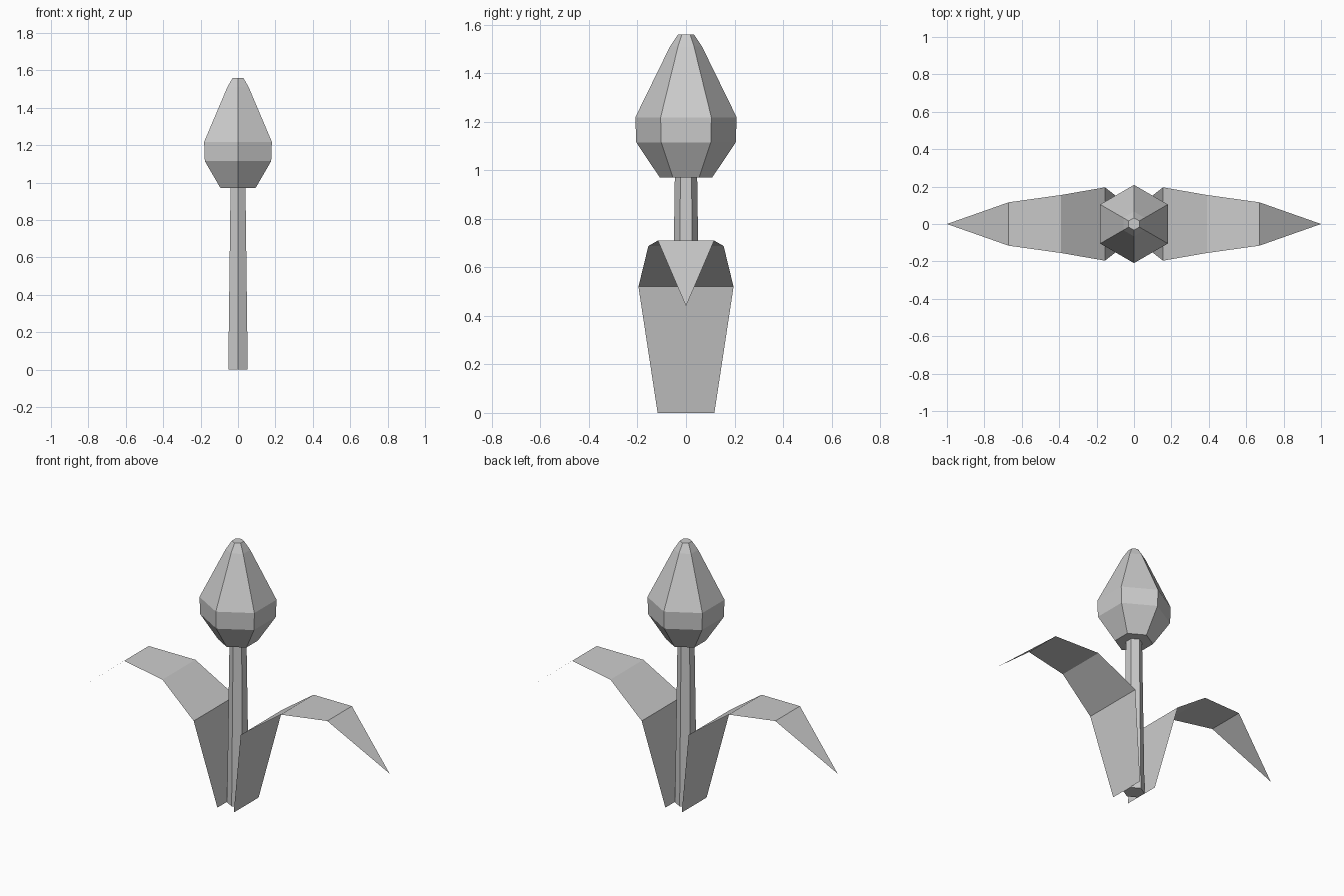
import bpy, bmesh, math

cube = bpy.data.objects.get("Cube")
if cube:
    bpy.data.objects.remove(cube, do_unlink=True)

grey = bpy.data.materials.new("plain_grey")
grey.use_nodes = True
colour = (0.6, 0.6, 0.6, 1)
grey.diffuse_color = colour
grey.node_tree.nodes["Principled BSDF"].inputs["Base Color"].default_value = colour


def add_object(name, bm):
    mesh = bpy.data.meshes.new(name)
    bm.to_mesh(mesh)
    bm.free()
    mesh.materials.append(grey)
    obj = bpy.data.objects.new(name, mesh)
    bpy.context.collection.objects.link(obj)
    return obj


def lathe(name, profile, sides=6):
    """Capped, flat-sided solid from (radius, height) rings, a corner facing front."""
    bm = bmesh.new()
    rings = []
    for radius, z in profile:
        angles = [math.tau * i / sides - math.pi / 2 for i in range(sides)]
        rings.append([bm.verts.new((radius * math.cos(a), radius * math.sin(a), z))
                      for a in angles])
    for low, high in zip(rings, rings[1:]):
        for i in range(sides):
            j = (i + 1) % sides
            bm.faces.new((low[i], low[j], high[j], high[i]))
    bm.faces.new(rings[0][::-1])
    bm.faces.new(rings[-1])
    return add_object(name, bm)


def leaf(name, turn):
    """Single-sided folded strip from (outward, height, half width), ending in a point."""
    path = [(0.054, 0, 0.117), (0.155, 0.52, 0.196),
            (0.39, 0.688, 0.155), (0.67, 0.71, 0.116)]
    bm = bmesh.new()
    pairs = [[bm.verts.new((x, side * w, z)) for side in (-1, 1)] for x, z, w in path]
    for (a, b), (c, d) in zip(pairs, pairs[1:]):
        bm.faces.new((a, c, d, b))
    tip = bm.verts.new((1, 0, 0.44))
    bm.faces.new((pairs[-1][0], tip, pairs[-1][1]))
    add_object(name, bm).rotation_euler.z = turn


# Stem and closed flower bud
lathe("stem", [(0.06, 0), (0.046, 0.98)])
lathe("flower_bud", [(0.108, 0.97), (0.205, 1.115), (0.209, 1.218),
                     (0.066, 1.51), (0.033, 1.56)])

# Two drooping leaves
leaf("left_leaf", 0)
leaf("right_leaf", math.pi)
